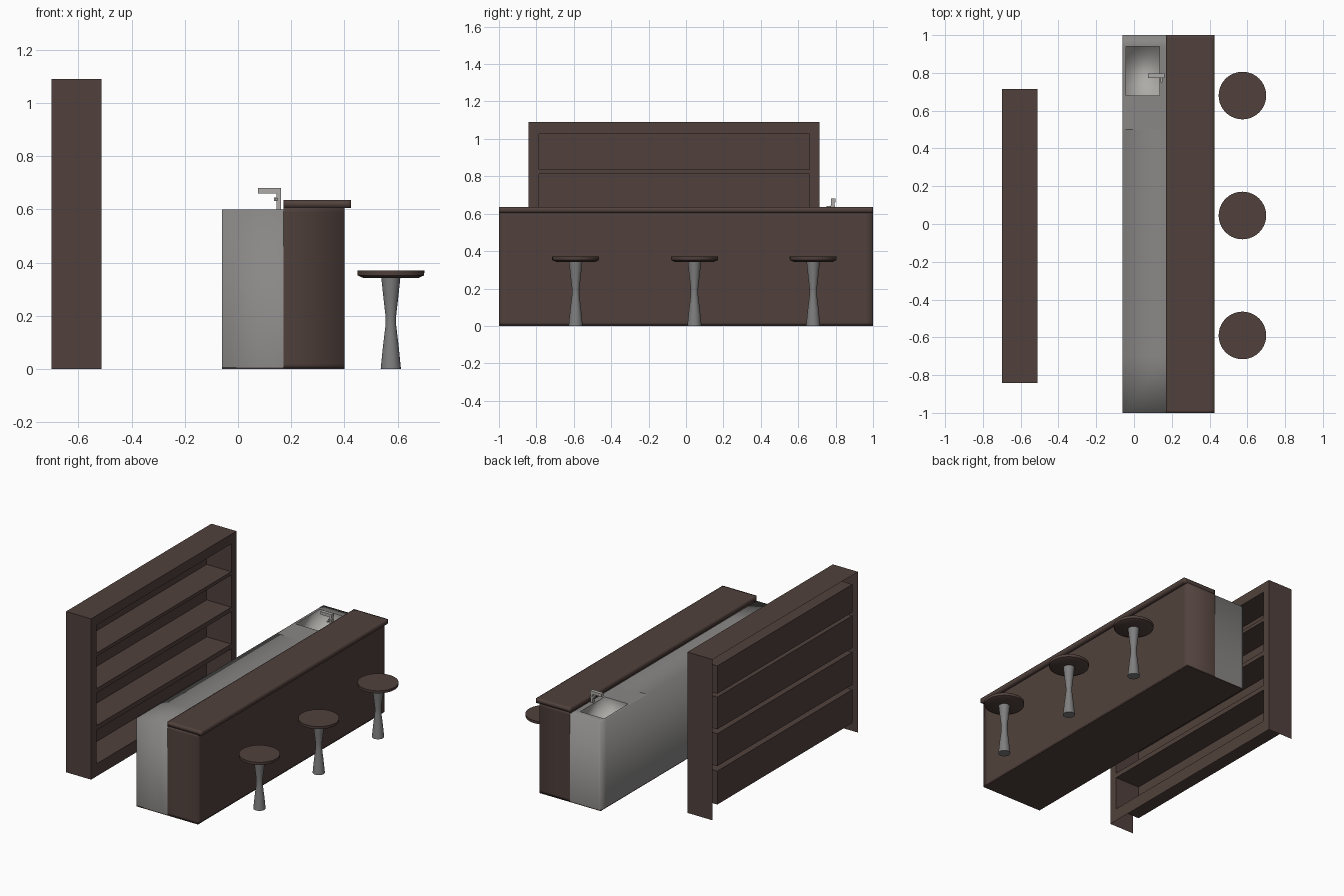
import bpy, bmesh, math

if "Cube" in bpy.data.objects:
    bpy.data.objects.remove(bpy.data.objects["Cube"])


def material(name, rgb):
    m = bpy.data.materials.new(name)
    m.diffuse_color = (*rgb, 1)
    m.use_nodes = True
    m.node_tree.nodes["Principled BSDF"].inputs["Base Color"].default_value = m.diffuse_color
    return m


WOOD = material("dark wood", (0.082, 0.053, 0.045))
STEEL = material("counter steel", (0.25, 0.245, 0.24))
LEG = material("leg steel", (0.21, 0.21, 0.21))
BRIGHT = material("bright steel", (0.42, 0.41, 0.39))


def finish(bm, name, mat, smooth=None):
    """Turn a bmesh into an object; smooth is None, 'all' or an angle in degrees."""
    me = bpy.data.meshes.new(name)
    bm.to_mesh(me)
    bm.free()
    ob = bpy.data.objects.new(name, me)
    bpy.context.collection.objects.link(ob)
    me.materials.append(mat)
    if smooth == 'all':
        me.shade_smooth()
    elif smooth:
        bpy.ops.object.select_all(action='DESELECT')
        ob.select_set(True)
        bpy.context.view_layer.objects.active = ob
        bpy.ops.object.shade_smooth_by_angle(angle=math.radians(smooth))
    return ob


def box(name, lo, hi, mat, cuts=(), drop=(), smooth=None):
    """Box with extra loops (axis, position) and dropped open sides (axis, sign)."""
    bm = bmesh.new()
    bmesh.ops.create_cube(bm, size=1)
    for v in bm.verts:
        for i in range(3):
            v.co[i] = hi[i] if v.co[i] > 0 else lo[i]
    bm.normal_update()
    gone = [f for f in bm.faces if any(f.normal[a] * s > 0.9 for a, s in drop)]
    bmesh.ops.delete(bm, geom=gone, context='FACES')
    for axis, pos in cuts:
        n = [0, 0, 0]
        co = [0, 0, 0]
        n[axis], co[axis] = 1, pos
        bmesh.ops.bisect_plane(bm, geom=bm.verts[:] + bm.edges[:] + bm.faces[:],
                               plane_co=co, plane_no=n)
    return finish(bm, name, mat, smooth)


def lathe(name, profile, x, y, mat, steps=40):
    bm = bmesh.new()
    vs = [bm.verts.new((r, 0, z)) for r, z in profile]
    es = [bm.edges.new(p) for p in zip(vs, vs[1:])]
    bmesh.ops.spin(bm, geom=vs + es, cent=(0, 0, 0), axis=(0, 0, 1),
                   angle=2 * math.pi, steps=steps)
    bmesh.ops.remove_doubles(bm, verts=bm.verts[:], dist=1e-5)
    bmesh.ops.recalc_face_normals(bm, faces=bm.faces[:])
    finish(bm, name, mat, 35).location = (x, y, 0)


# Back shelf: shell open behind and below, with four pockets pushed in from the front
FRONT, BACK = -0.512, -0.70
Y0, Y1, TOP = -0.842, 0.715, 1.09
ys = (Y0, -0.786, 0.66, Y1)
zs = (0, 0.085, 0.312, 0.345, 0.565, 0.595, 0.813, 0.836, 1.025, TOP)
bm = bmesh.new()
grid = [[bm.verts.new((FRONT, y, z)) for y in ys] for z in zs]
pockets = []
for j in range(len(zs) - 1):
    for i in range(3):
        f = bm.faces.new((grid[j][i], grid[j][i + 1], grid[j + 1][i + 1], grid[j + 1][i]))
        if i == 1 and j % 2 == 1:
            pockets.append(f)
for f in pockets:
    out = bmesh.ops.extrude_discrete_faces(bm, faces=[f])['faces'][0]
    for v in out.verts:
        v.co.x = BACK + 0.003
bmesh.ops.remove_doubles(bm, verts=bm.verts[:], dist=1e-5)


def quad(*pts):
    bm.faces.new([bm.verts.new(p) for p in pts])


quad((FRONT, Y0, TOP), (FRONT, Y1, TOP), (BACK, Y1, TOP), (BACK, Y0, TOP))
quad((FRONT, Y1, 0), (BACK, Y1, 0), (BACK, Y1, TOP), (FRONT, Y1, TOP))
quad((BACK, Y0, 0), (FRONT, Y0, 0), (FRONT, Y0, TOP), (BACK, Y0, TOP))
finish(bm, "back_shelf", WOOD)

# Bar front, base and overhanging bar top
ends = ((1, -0.96), (1, 0.96))
box("bar_front", (0.17, -1, 0.004), (0.40, 1, 0.607), WOOD,
    cuts=ends + ((2, 0.02), (2, 0.59)), drop=((0, -1),), smooth='all')
box("bar_base", (-0.06, -1, 0), (0.40, 1, 0.006), WOOD)
box("bar_top", (0.17, -1, 0.605), (0.425, 1, 0.635), WOOD,
    cuts=((1, -0.985), (1, 0.985), (0, 0.19), (0, 0.405)), smooth='all')

# Steel work counter: long section, then sink section with a hole for the basin
box("work_counter", (-0.06, -1, 0.006), (0.17, 0.5, 0.60), STEEL,
    cuts=((1, -0.7),), drop=((0, 1), (1, 1), (2, -1)), smooth='all')
SX, SY = (-0.043, 0.135), (0.68, 0.94)
sink = box("sink_counter", (-0.06, 0.5, 0.006), (0.17, 1, 0.60), STEEL,
           cuts=((0, SX[0]), (0, SX[1]), (1, SY[0]), (1, SY[1])),
           drop=((0, 1), (1, -1), (2, -1)), smooth='all')
bm = bmesh.new()
bm.from_mesh(sink.data)
hole = []
for f in bm.faces:
    c = f.calc_center_median()
    if c.z > 0.59 and SX[0] < c.x < SX[1] and SY[0] < c.y < SY[1]:
        hole.append(f)
bmesh.ops.delete(bm, geom=hole, context='FACES')
bm.to_mesh(sink.data)
bm.free()

# Sink basin, seen from inside
basin = box("sink_basin", (SX[0], SY[0], 0.50), (SX[1], SY[1], 0.60), BRIGHT,
            drop=((2, 1),), smooth='all')
basin.data.flip_normals()

# Faucet
box("faucet_post", (0.145, 0.775, 0.60), (0.161, 0.793, 0.662), BRIGHT)
box("faucet_spout", (0.075, 0.774, 0.66), (0.161, 0.798, 0.68), BRIGHT)
box("faucet_collar", (0.135, 0.772, 0.632), (0.161, 0.796, 0.644), BRIGHT)
box("faucet_lever", (0.14, 0.75, 0.634), (0.15, 0.775, 0.642), BRIGHT)

# Three stools: round seat on an hourglass leg
for n, y in enumerate((-0.59, 0.045, 0.68), 1):
    lathe(f"stool_seat_{n}", ((0, 0.343), (0.105, 0.343), (0.125, 0.352),
                              (0.126, 0.37), (0, 0.371)), 0.574, y, WOOD)
    lathe(f"stool_leg_{n}", ((0, 0), (0.038, 0), (0.029, 0.09), (0.020, 0.165),
                             (0.020, 0.2), (0.028, 0.27), (0.036, 0.345)), 0.574, y, LEG)
